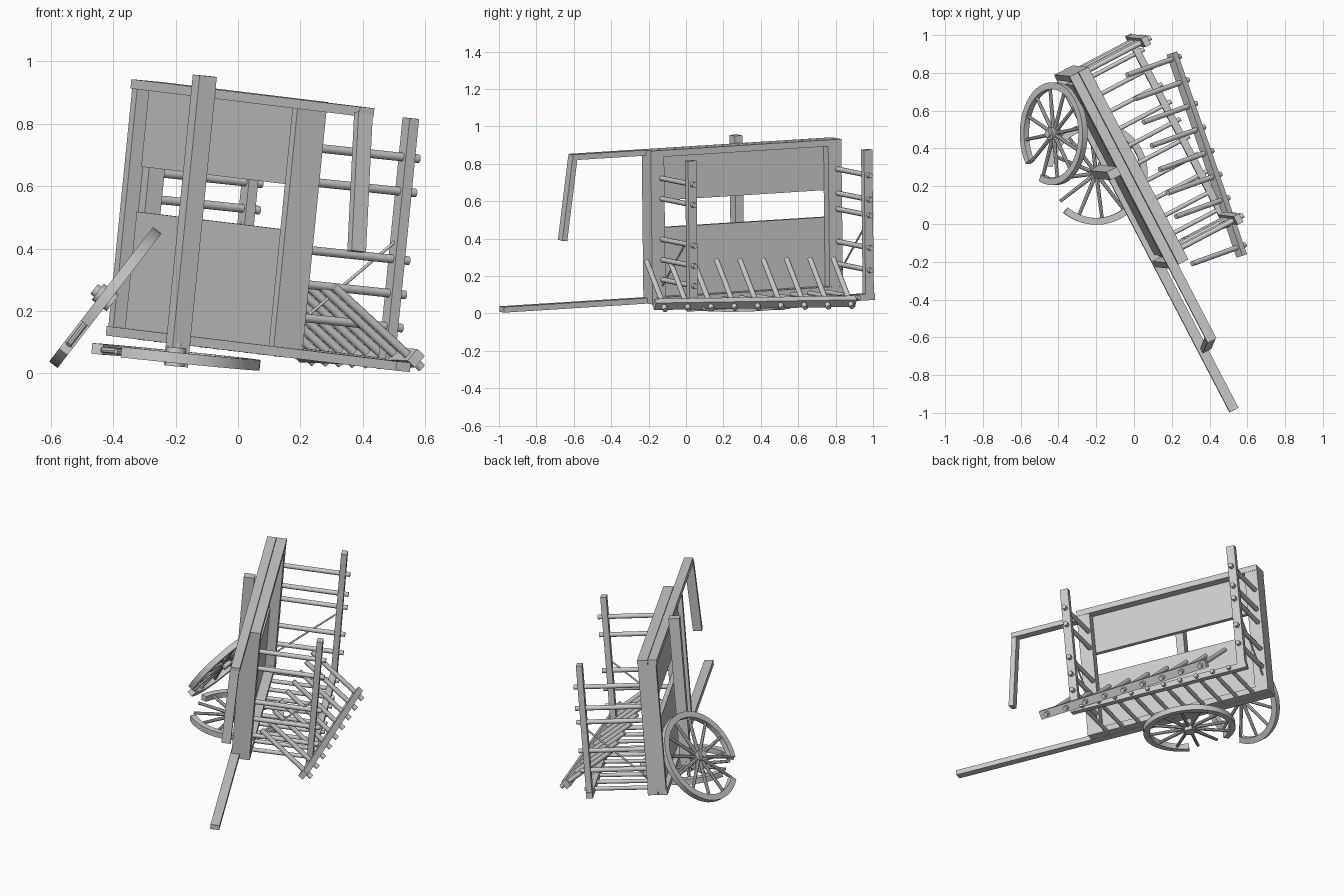
import bpy, bmesh, math
from mathutils import Vector

if "Cube" in bpy.data.objects:
    bpy.data.objects.remove(bpy.data.objects["Cube"])

# Tipped cart frame: U = toward the shafts, V = across the cart (now upward), W = cart's own up
U = Vector((0.4606, -0.8858, -0.0558)).normalized()
V = Vector((0.1, -0.011, 1.0))
V = (V - U * V.dot(U)).normalized()
W = V.cross(U)


def L(a, b, c):
    return U * a + V * b + W * c


def finish(name, bm, smooth=False):
    bmesh.ops.recalc_face_normals(bm, faces=bm.faces)
    me = bpy.data.meshes.new(name)
    bm.to_mesh(me)
    bm.free()
    ob = bpy.data.objects.new(name, me)
    bpy.context.collection.objects.link(ob)
    if smooth:
        bpy.context.view_layer.objects.active = ob
        ob.select_set(True)
        bpy.ops.object.shade_smooth_by_angle(angle=math.radians(40))
        ob.select_set(False)
    return ob


def skin(bm, rings, closed=False):
    vs = [[bm.verts.new(p) for p in r] for r in rings]
    n = len(rings[0])
    for i in range(len(vs) if closed else len(vs) - 1):
        r, s = vs[i], vs[(i + 1) % len(vs)]
        for j in range(n):
            bm.faces.new((r[j], r[(j + 1) % n], s[(j + 1) % n], s[j]))
    if not closed:
        bm.faces.new(vs[0])
        bm.faces.new(vs[-1])


def bar(name, p, q, side, width, thick):
    d = (q - p).normalized()
    s = (side - d * side.dot(d)).normalized()
    t = d.cross(s)
    bm = bmesh.new()
    skin(bm, [[e + s * (i * width / 2) + t * (j * thick / 2)
               for i, j in ((-1, -1), (1, -1), (1, 1), (-1, 1))] for e in (p, q)])
    return finish(name, bm)


def box(name, a, b, c):
    return bar(name, L(a[0], sum(b) / 2, sum(c) / 2), L(a[1], sum(b) / 2, sum(c) / 2),
               W, c[1] - c[0], b[1] - b[0])


def add_rod(bm, p, q, r, r2=None, n=12):
    d = (q - p).normalized()
    s = d.orthogonal().normalized()
    t = d.cross(s)
    skin(bm, [[e + (s * math.cos(k * math.tau / n) + t * math.sin(k * math.tau / n)) * rr
               for k in range(n)] for e, rr in ((p, r), (q, r2 or r))])


def rods(name, pairs, r):
    bm = bmesh.new()
    for p, q in pairs:
        add_rod(bm, p, q, r)
    return finish(name, bm, True)


# Shafts, the upper one snapped and hanging
box("lower_shaft", (-0.90, 1.115), (0.07, 0.10), (-0.018, 0.034))
box("upper_shaft", (-0.90, 0.69), (0.865, 0.895), (-0.018, 0.034))
bar("broken_shaft_end", Vector((0.402, -0.605, 0.835)), Vector((0.38, -0.66, 0.39)), W, 0.052, 0.03)

# Floor boards with one missing, plus side rails and end cross beams
for i, (b0, b1) in enumerate(((0.10, 0.205), (0.205, 0.34), (0.34, 0.475), (0.62, 0.755), (0.755, 0.865))):
    box(f"floor_board_{i}", (-0.83, 0.19), (b0, b1), (0.012, 0.04))
for nm, b0 in (("lower", 0.07), ("upper", 0.86)):
    box(nm + "_side_rail", (-0.90, 0.25), (b0, b0 + 0.035), (0.036, 0.095))
for nm, a0 in (("rear", -0.90), ("front", 0.17)):
    box(nm + "_cross_beam", (a0, a0 + 0.08), (0.072, 0.893), (0.036, 0.093))
    e = a0 if nm == "rear" else a0 + 0.045
    box(nm + "_under_beam", (e, e + 0.035), (0.10, 0.865), (-0.012, 0.036))

# End gates: post, rungs and a thin diagonal brace
gates = {"front": (0.187, (0.745, 0.635, 0.417, 0.307, 0.2)),
         "rear": (-0.875, (0.735, 0.605, 0.52, 0.345, 0.225))}
for nm, (a, levels) in gates.items():
    bar(nm + "_gate_post", L(a, 0.075, 0.432), L(a, 0.868, 0.432), W, 0.034, 0.05)
    rods(nm + "_gate_rungs", [(L(a, b, 0.05), L(a, b - 0.004, 0.475)) for b in levels], 0.014)
    rods(nm + "_gate_brace", [(L(a, 0.16, 0.08), L(a, 0.47, 0.42))], 0.005)

# Lower side ladder still attached to the floor
box("side_ladder_rail", (-0.905, 0.215), (0.06, 0.095), (0.412, 0.45))
rods("side_ladder_rungs", [(L(-0.80 + i * 0.104, 0.079, 0.05), L(-0.80 + i * 0.104, 0.079, 0.47))
                           for i in range(10)], 0.012)

# Fallen side ladder leaning inward
tip0, tip1 = Vector((0.588, -0.11, 0.018)), Vector((0.244, 0.888, 0.034))
lean = Vector((-0.28, -0.1, 0.26))
along = (tip1 - tip0).normalized()
r0, r1 = tip0 + lean * 0.12, tip1 + lean * 0.12
bar("fallen_ladder_rail", r0 - along * 0.05, r1 + along * 0.03, lean, 0.034, 0.05)
rods("fallen_ladder_rungs", [(tip0.lerp(tip1, i / 8), tip0.lerp(tip1, i / 8) + lean) for i in range(9)], 0.014)

# Axle beam
box("axle", (-0.363, -0.315), (0.0, 0.935), (-0.08, -0.018))


# Spoked wheels with a broken gap in the rim; gap given in degrees around the axis
def wheel(name, centre, ex, normal, gap0, gap1, R=0.272):
    n = normal.normalized()
    x = (ex - n * ex.dot(n)).normalized()
    y = n.cross(x)

    def pt(r, ang, h):
        return centre + (x * math.cos(ang) + y * math.sin(ang)) * r + n * h

    bm = bmesh.new()
    start, sweep = math.radians(gap1), math.radians(360 - (gap1 - gap0))
    skin(bm, [[pt(r, start + sweep * k / 44, h) for r, h in
               ((R - 0.036, -0.017), (R, -0.017), (R, 0.017), (R - 0.036, 0.017))] for k in range(45)])
    finish(name + "_rim", bm, True)
    bm = bmesh.new()
    for k in range(12):
        ang = k * math.tau / 12 + 0.13
        add_rod(bm, pt(0.02, ang, 0), pt(R - 0.03, ang, 0), 0.011, 0.009, 8)
    finish(name + "_spokes", bm, True)
    bm = bmesh.new()
    add_rod(bm, centre - n * 0.03, centre + n * 0.03, 0.032, 0.032, 16)
    add_rod(bm, centre + n * 0.03, centre + n * 0.045, 0.02, 0.02, 16)
    finish(name + "_hub", bm, True)


wheel("flat_wheel", Vector((-0.2, 0.268, 0.053)), Vector((1, 0, 0)), V, 172, 230)
wheel("leaning_wheel", Vector((-0.425, 0.478, 0.243)), Vector((0.61, 0, 0.79)), Vector((-0.79, 0, 0.61)), 216, 247)
